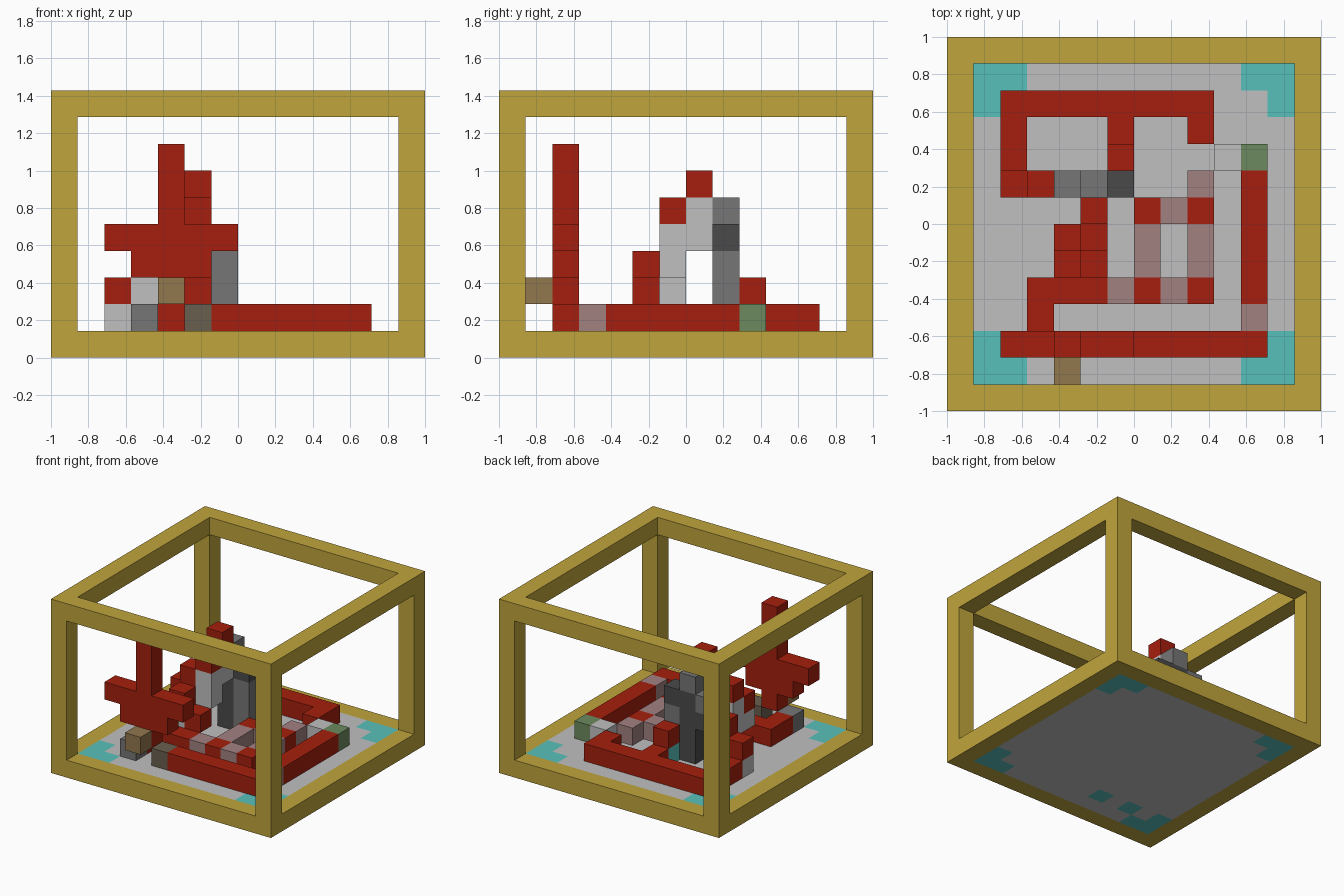
import bpy
import bmesh
from itertools import product
from mathutils import Vector

if "Cube" in bpy.data.objects:
    bpy.data.objects.remove(bpy.data.objects["Cube"])

UNIT = 1 / 7
NX, NY, NZ = 14, 14, 10


def srgb(r, g, b):
    return tuple(((c / 255 + 0.055) / 1.055) ** 2.4 for c in (r, g, b)) + (1.0,)


COLOURS = {
    "gold": srgb(192, 165, 60),
    "light_grey": srgb(192, 192, 192),
    "teal": srgb(88, 192, 186),
    "red": srgb(166, 31, 14),
    "pink": srgb(162, 129, 129),
    "green": srgb(108, 138, 95),
    "mid_grey": srgb(118, 118, 118),
    "dark_grey": srgb(74, 74, 74),
    "brown": srgb(146, 120, 78),
    "taupe": srgb(106, 95, 80),
}


def make_material(name, colour):
    mat = bpy.data.materials.new(name)
    mat.use_nodes = True
    mat.diffuse_color = colour
    bsdf = mat.node_tree.nodes["Principled BSDF"]
    bsdf.inputs["Base Color"].default_value = colour
    bsdf.inputs["Roughness"].default_value = 0.8
    return mat


MATS = {n: make_material(n, c) for n, c in COLOURS.items()}
parts = {}      # part name -> {cell: colour}
occupied = set()


def span(v):
    return range(v[0], v[1] + 1) if isinstance(v, tuple) else (v,)


def fill(part, colour, i, j, k):
    """Fill a block of grid cells; each argument is one index or a (first, last) pair."""
    for cell in product(span(i), span(j), span(k)):
        parts.setdefault(part, {})[cell] = colour
        occupied.add(cell)


# Open cage: cells lying on at least two outer sides
for c in product(range(NX), range(NY), range(NZ)):
    if sum(v in (0, n - 1) for v, n in zip(c, (NX, NY, NZ))) >= 2:
        fill("cage_frame", "gold", *c)

# Floor slab with L-shaped corner patches
fill("floor", "light_grey", (1, 12), (1, 12), 0)
for a, b in product((1, 12), repeat=2):
    inward_a, inward_b = (2 if a == 1 else 11), (2 if b == 1 else 11)
    for i, j in ((a, b), (inward_a, b), (a, inward_b)):
        fill("floor", "teal", i, j, 0)
for i in (3, 5):
    fill("floor", "teal", i, 2, 0)

# Outer path on the floor
fill("front_path", "red", (6, 11), 2, 1)
fill("front_path", "taupe", 5, 2, 1)
fill("front_path", "mid_grey", 3, 2, 1)
fill("side_path", "pink", 11, 3, 1)
fill("side_path", "red", 11, (4, 8), 1)
fill("side_path", "green", 11, 9, 1)
fill("side_path", "light_grey", 10, 9, 1)
fill("back_path", "red", (2, 9), 11, 1)
fill("back_path", "red", 9, 10, 1)
fill("back_path", "red", 2, (9, 10), 1)
fill("back_path", "red", 6, 10, 1)

# Inner path: a ring of alternating blocks leading to the stair
fill("inner_path", "red", 3, 3, 1)
fill("inner_path", "red", (3, 5), 4, 1)
for i in range(6, 10):
    fill("inner_path", "red" if i % 2 else "pink", i, 4, 1)
for i in (7, 9):
    fill("inner_path", "pink", i, (5, 6), 1)
    fill("inner_path", "red", i, 7, 1)
fill("inner_path", "pink", 8, 7, 1)
fill("inner_path", "pink", 9, 8, 1)

# Winding stair: red treads on pale supports
treads = ((5, 5, 2, 0), (4, 5, 3, 1), (4, 6, 4, 2), (5, 6, 5, 2), (5, 7, 6, 2),
          (3, 8, 3, 1), (2, 8, 2, 1))
for i, j, k, depth in treads:
    fill("stair_treads", "red", i, j, k)
    if depth:
        fill("stair_supports", "light_grey", i, j, (k - depth, k - 1))

# Rear grey tower and its lower step
fill("rear_tower", "mid_grey", 5, 8, 5)
fill("rear_tower", "dark_grey", 5, 8, (1, 4))
fill("rear_tower", "mid_grey", 4, 8, 4)
fill("rear_tower", "dark_grey", 4, 8, 3)
fill("rear_tower", "mid_grey", 6, 8, (1, 3))
fill("rear_tower", "dark_grey", 6, 8, 4)
fill("rear_step", "red", 6, 9, 2)
fill("rear_step", "teal", 6, 9, 1)

# Raised cross at the front with a small block on its face
fill("raised_cross", "red", 4, 2, (2, 7))
fill("raised_cross", "red", (3, 5), 2, 3)
fill("raised_cross", "red", (2, 6), 2, 4)
fill("cross_block", "brown", 4, 1, 2)


def build(name, cells):
    """Make one mesh from the exposed sides of its cells."""
    bm = bmesh.new()
    mesh = bpy.data.meshes.new(name)
    used = sorted(set(cells.values()))
    for colour in used:
        mesh.materials.append(MATS[colour])
    origin = Vector((-NX / 2, -NY / 2, 0))
    for cell, colour in cells.items():
        for axis, sign in product(range(3), (-1, 1)):
            near = list(cell)
            near[axis] += sign
            if tuple(near) in occupied:
                continue
            n, u, v = Vector(), Vector(), Vector()
            n[axis], u[(axis + 1) % 3], v[(axis + 2) % 3] = sign / 2, sign / 2, 0.5
            mid = Vector(cell) + Vector((0.5, 0.5, 0.5)) + origin + n
            ring = [mid - u - v, mid + u - v, mid + u + v, mid - u + v]
            face = bm.faces.new([bm.verts.new(p * UNIT) for p in ring])
            face.material_index = used.index(colour)
    bmesh.ops.remove_doubles(bm, verts=bm.verts, dist=0.001)
    bm.to_mesh(mesh)
    bm.free()
    bpy.context.collection.objects.link(bpy.data.objects.new(name, mesh))


for part_name, part_cells in parts.items():
    build(part_name, part_cells)
